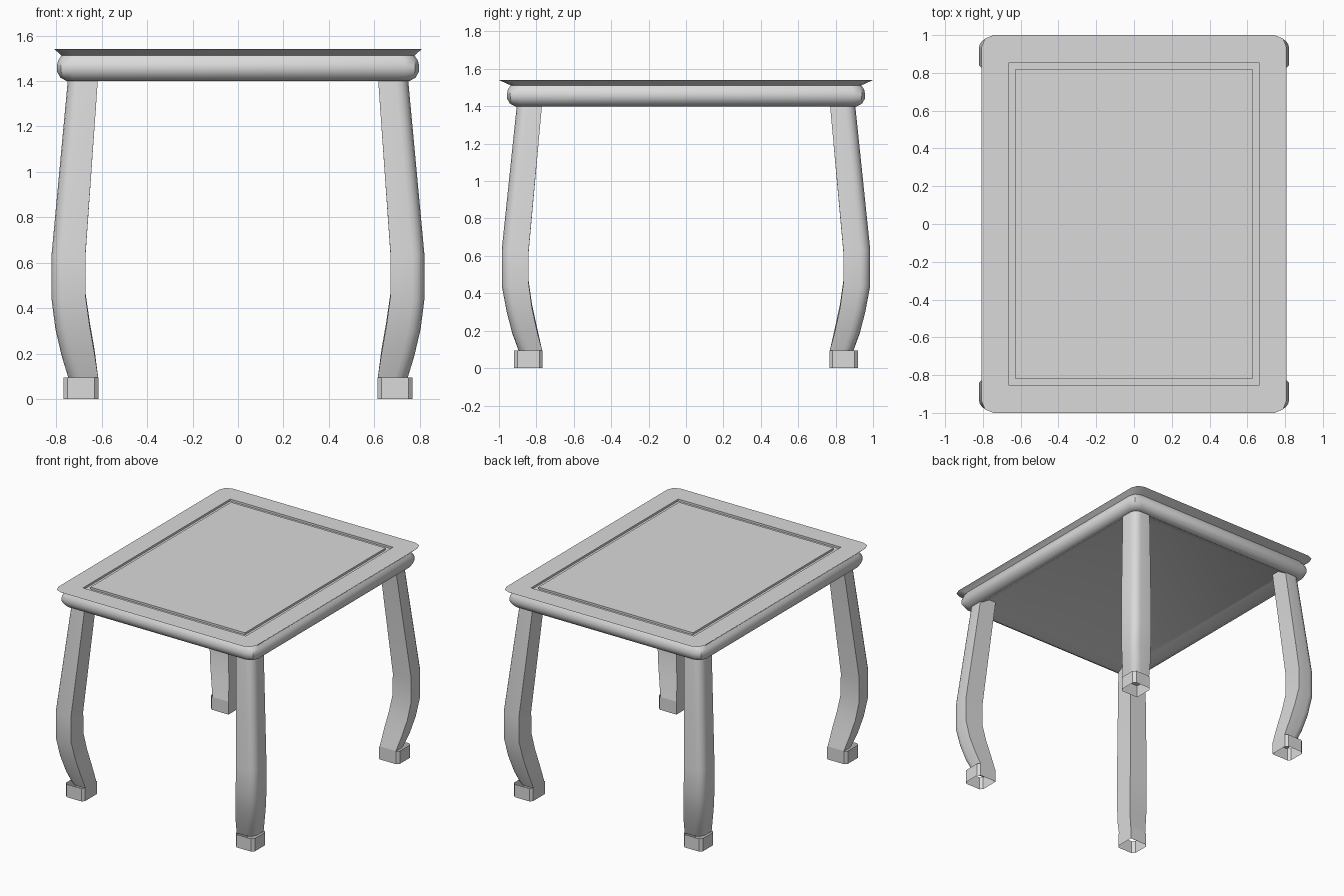
import bpy, bmesh, math

cube = bpy.data.objects.get("Cube")
if cube:
    bpy.data.objects.remove(cube, do_unlink=True)

grey = bpy.data.materials.new("plain grey")
grey.use_nodes = True
colour = (0.7, 0.7, 0.7, 1)
grey.diffuse_color = colour
grey.node_tree.nodes["Principled BSDF"].inputs["Base Color"].default_value = colour


def rounded_rect(hx, hy, r, z, steps=2):
    """Rectangle outline with rounded corners, counter-clockwise."""
    pts = []
    for k, (sx, sy) in enumerate([(1, 1), (-1, 1), (-1, -1), (1, -1)]):
        for i in range(steps + 1):
            a = math.pi / 2 * (k + i / steps)
            pts.append((sx * (hx - r) + r * math.cos(a), sy * (hy - r) + r * math.sin(a), z))
    return pts


def loft(name, rings, cap_start=True, cap_end=True, smooth=35):
    """Skin a stack of outlines with equal point counts."""
    bm = bmesh.new()
    loops = [[bm.verts.new(p) for p in ring] for ring in rings]
    n = len(loops[0])
    for a, b in zip(loops, loops[1:]):
        for i in range(n):
            j = (i + 1) % n
            bm.faces.new((a[i], a[j], b[j], b[i]))
    if cap_start:
        bm.faces.new(loops[0][::-1])
    if cap_end:
        bm.faces.new(loops[-1])
    bmesh.ops.recalc_face_normals(bm, faces=bm.faces)
    mesh = bpy.data.meshes.new(name)
    bm.to_mesh(mesh)
    bm.free()
    mesh.materials.append(grey)
    obj = bpy.data.objects.new(name, mesh)
    bpy.context.collection.objects.link(obj)
    bpy.ops.object.select_all(action="DESELECT")
    obj.select_set(True)
    bpy.context.view_layer.objects.active = obj
    bpy.ops.object.shade_smooth_by_angle(angle=math.radians(smooth))
    return obj


# Table top: recessed underside, bulging apron, flared lip, frame and groove
top_profile = [  # half width, half depth, corner radius, height
    (0.67, 0.83, 0.03, 1.44), (0.735, 0.895, 0.05, 1.40),
    (0.755, 0.915, 0.05, 1.40), (0.782, 0.942, 0.06, 1.415),
    (0.796, 0.956, 0.06, 1.44), (0.798, 0.958, 0.06, 1.465),
    (0.792, 0.952, 0.06, 1.49), (0.777, 0.938, 0.06, 1.512),
    (0.808, 1.00, 0.064, 1.54),
    (0.663, 0.856, 0.001, 1.54), (0.663, 0.856, 0.001, 1.525),
    (0.63, 0.818, 0.001, 1.525), (0.63, 0.818, 0.001, 1.54),
]
loft("table_top", [rounded_rect(*row) for row in top_profile])


def leg_section(x0, x1, y0, y1, z, tilt, r=0.055, steps=4):
    """Section with a sharp inner and a rounded outer corner, tilted along the diagonal."""
    pts = [(x0, y0), (x1, y0)]
    for i in range(steps + 1):
        a = math.pi / 2 * i / steps
        pts.append((x1 - r + r * math.cos(a), y1 - r + r * math.sin(a)))
    pts.append((x0, y1))
    middle = (x0 + x1 + y0 + y1) / 2
    return [(x, y, z + tilt * 0.7 * (x + y - middle)) for x, y in pts]


leg_profile = [  # inner x, outer x, inner y, outer y, height, tilt
    (0.615, 0.746, 0.768, 0.894, 0.09, 0), (0.632, 0.776, 0.797, 0.93, 0.2, -0.2),
    (0.653, 0.804, 0.823, 0.96, 0.32, -0.2), (0.671, 0.821, 0.841, 0.985, 0.45, -0.15),
    (0.672, 0.821, 0.841, 0.985, 0.63, 0.06), (0.614, 0.745, 0.766, 0.9, 1.45, 0),
]


def foot_section(z):
    """Block with trimmed outer and side corners."""
    x0, x1, y0, y1, c = 0.614, 0.769, 0.766, 0.92, 0.018
    return [(x0, y0, z), (x1 - c, y0, z), (x1, y0 + c, z), (x1, y1 - c, z),
            (x1 - c, y1, z), (x0 + c, y1, z), (x0, y1 - c, z)]


# Four curved legs on open block feet, mirrored to each corner
for depth, sy in (("front", -1), ("back", 1)):
    for side, sx in (("left", 1), ("right", -1)):
        def place(ring):
            return [(x * sx, y * sy, z) for x, y, z in ring]
        loft(f"{depth}_{side}_leg", [place(leg_section(*row)) for row in leg_profile])
        loft(f"{depth}_{side}_foot", [place(foot_section(z)) for z in (0, 0.095)],
             cap_start=False, cap_end=False, smooth=20)
